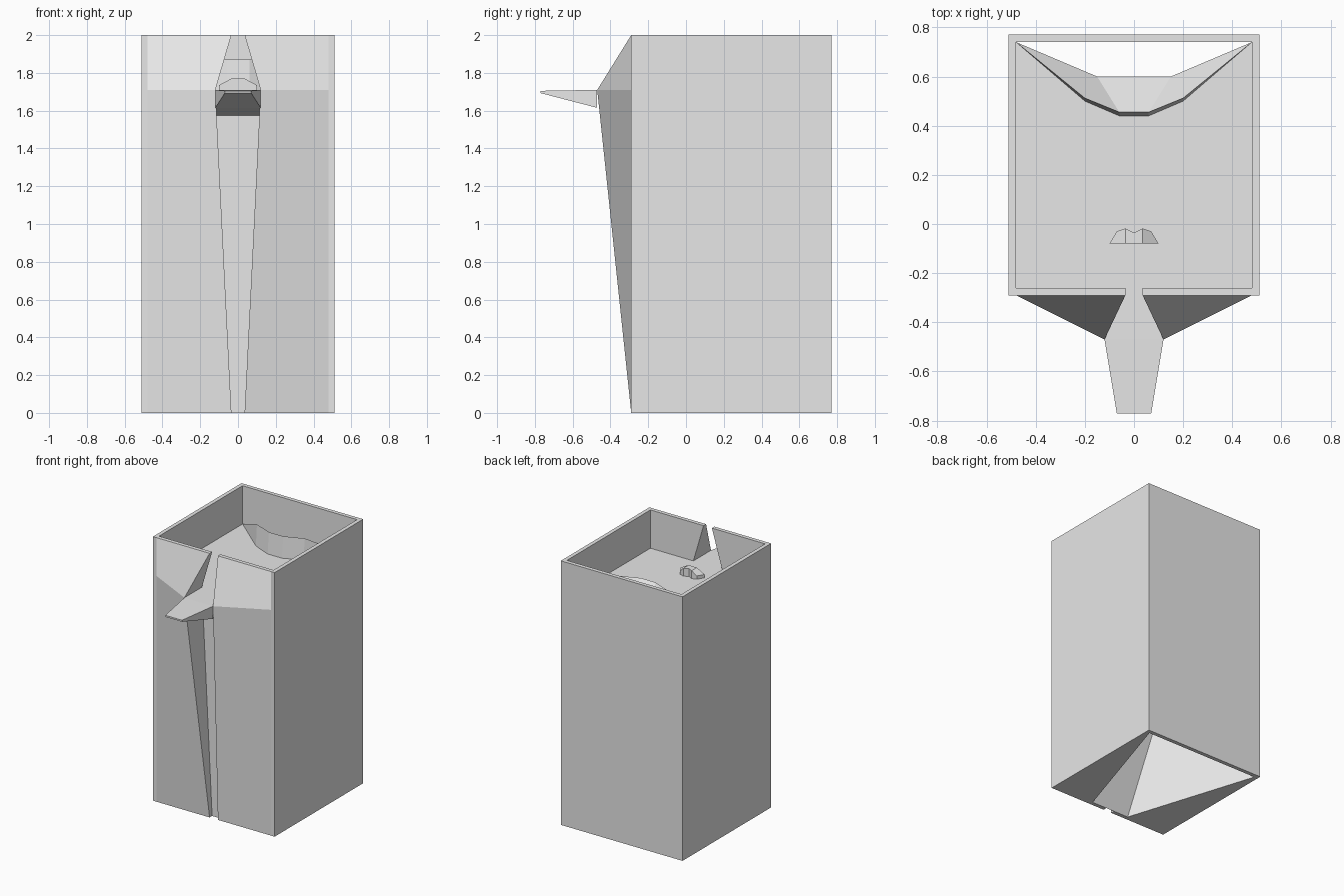
import bpy, bmesh
from mathutils import Vector

cube = bpy.data.objects.get("Cube")
if cube:
    bpy.data.objects.remove(cube, do_unlink=True)

grey = bpy.data.materials.new("light_grey")
grey.use_nodes = True
tone = (0.8, 0.8, 0.8, 1)
grey.diffuse_color = tone
grey.node_tree.nodes["Principled BSDF"].inputs["Base Color"].default_value = tone

# Facing directions
LEFT, RIGHT = (-1, 0, 0), (1, 0, 0)
FRONT, BACK = (0, -1, 0), (0, 1, 0)
DOWN, UP = (0, 0, -1), (0, 0, 1)

# Main measurements
outer, inner = 0.51, 0.48              # half widths of the tower
back, back_in = 0.77, 0.74
front, front_in = -0.29, -0.26
base, deck, top = 0, 1.71, 2           # heights
slit, throat = 0.035, 0.12             # half widths of the pouring slot
peak = -0.47                           # where the front bulges most
duct_half, waist_half, waist_y = 0.16, 0.15, 0.6


def part(name, panels):
    """Half a part from flat panels (points, facing), mirrored across x."""
    bm = bmesh.new()
    for points, facing in panels:
        face = bm.faces.new([bm.verts.new(p) for p in points])
        face.normal_update()
        if face.normal.dot(Vector(facing)) < 0:
            face.normal_flip()
    bmesh.ops.remove_doubles(bm, verts=bm.verts, dist=0.0005)
    mesh = bpy.data.meshes.new(name)
    bm.to_mesh(mesh)
    bm.free()
    mesh.materials.append(grey)
    obj = bpy.data.objects.new(name, mesh)
    bpy.context.collection.objects.link(obj)
    mirror = obj.modifiers.new("mirror", 'MIRROR')
    mirror.use_clip = True
    return obj


def level(z, outline):
    return [(x, y, z) for x, y in outline]


def upright(a, b, low, high):
    return [(*a, low), (*b, low), (*b, high), (*a, high)]


# Outer walls
part("outer_walls", [
    (upright((0, back), (outer, back), base, top), BACK),
    (upright((outer, back), (outer, front), base, top), RIGHT),
    (upright((inner, front), (outer, front), base, top), FRONT),
])

# Pulled-out front panels on both sides of the slot
corner = (inner, front, deck)
tip = (throat, peak, deck)
part("front_panels", [
    ([(inner, front, top), (slit, front, top), tip, corner], FRONT),
    ([corner, tip, (slit, front, base), (inner, front, base)], FRONT),
])

# Rim around the open top
part("top_rim", [
    (level(top, [(0, back_in), (inner, back_in), (inner, front_in),
                 (slit, front_in), (slit, front), (outer, front),
                 (outer, back), (0, back)]), UP),
])

# Underside with the duct opening
part("underside", [
    (level(base, [(0, back), (outer, back), (outer, front), (slit, front),
                  (slit, front_in), (duct_half, front_in),
                  (inner, back_in), (0, back_in)]), DOWN),
])

# Basin walls, the back one running down through the duct
throat_in = (throat, front_in, deck)
part("basin_walls", [
    (upright((0, back_in), (inner, back_in), base, top), FRONT),
    (upright((inner, front_in), (inner, back_in), deck, top), LEFT),
    ([(inner, front_in, deck), throat_in, (slit, front_in, top),
      (inner, front_in, top)], BACK),
])

# Slot above the spout and channel below it
part("slot_and_channel", [
    ([(slit, front_in, top), (slit, front, top), tip, throat_in], LEFT),
    ([tip, (slit, front, base), (slit, front_in, base), throat_in], LEFT),
    ([(0, front_in, base), (slit, front_in, base), throat_in,
      (0, front_in, deck)], FRONT),
])

# Floor and weir
weir_base = [(inner, 0.705), (0.41, 0.68), (0.2, 0.5), (0.06, 0.44), (0, 0.44)]
crest_z = 1.87
crest = [(inner, back_in, deck), (0.2, 0.512, crest_z),
         (0.06, 0.455, crest_z), (0, 0.455, crest_z)]
foot = level(deck, weir_base)
part("basin_floor", [
    (level(deck, [(0, front_in), (inner, front_in)] + weir_base), UP),
])
waist = (waist_half, waist_y, deck)
waist_mid = (0, waist_y, deck)
part("weir", [
    ([foot[0], foot[1], crest[0]], FRONT),
    ([foot[1], foot[2], crest[1], crest[0]], FRONT),
    ([foot[2], foot[3], crest[2], crest[1]], FRONT),
    ([foot[3], foot[4], crest[3], crest[2]], FRONT),
    ([crest[0], crest[1], crest[2], waist], BACK),
    ([crest[2], crest[3], waist_mid, waist], BACK),
])

# Sloping duct from the underside up to the weir
duct_corner = (duct_half, front_in, base)
part("duct", [
    ([(0, front_in, base), duct_corner, waist, waist_mid], BACK),
    ([duct_corner, (inner, back_in, base), crest[0], waist], LEFT),
])

# Spout
lip_half, lip_y, lip_top, lip_low = 0.07, -0.77, 1.705, 1.693
neck_z, root_z = 1.615, 1.575
lip, lip_under = (lip_half, lip_y, lip_top), (lip_half, lip_y, lip_low)
neck, root = (throat, peak, neck_z), (throat, front_in, root_z)
part("spout", [
    ([(0, front_in, deck), throat_in, tip, (0, peak, deck)], UP),
    ([(0, peak, deck), tip, lip, (0, lip_y, lip_top)], UP),
    ([tip, lip, lip_under, neck], RIGHT),
    ([lip, lip_under, (0, lip_y, lip_low), (0, lip_y, lip_top)], FRONT),
    ([lip_under, neck, (0, peak, neck_z), (0, lip_y, lip_low)], DOWN),
    ([neck, root, (0, front_in, root_z), (0, peak, neck_z)], DOWN),
])

# Small hood on the floor
ridge, eave = 1.77, 1.735
hood = [(0, -0.08, ridge), (slit, -0.08, ridge), (0.1, -0.08, eave),
        (0.07, -0.03, eave), (slit, -0.018, ridge), (0, -0.035, ridge)]
panels = [([hood[0], hood[1], hood[4], hood[5]], UP), (hood[1:5], UP)]
sides = [FRONT, FRONT, RIGHT, BACK, BACK]
for a, b, facing in zip(hood, hood[1:], sides):
    panels.append(([a, b, (b[0], b[1], deck), (a[0], a[1], deck)], facing))
part("floor_hood", panels)
